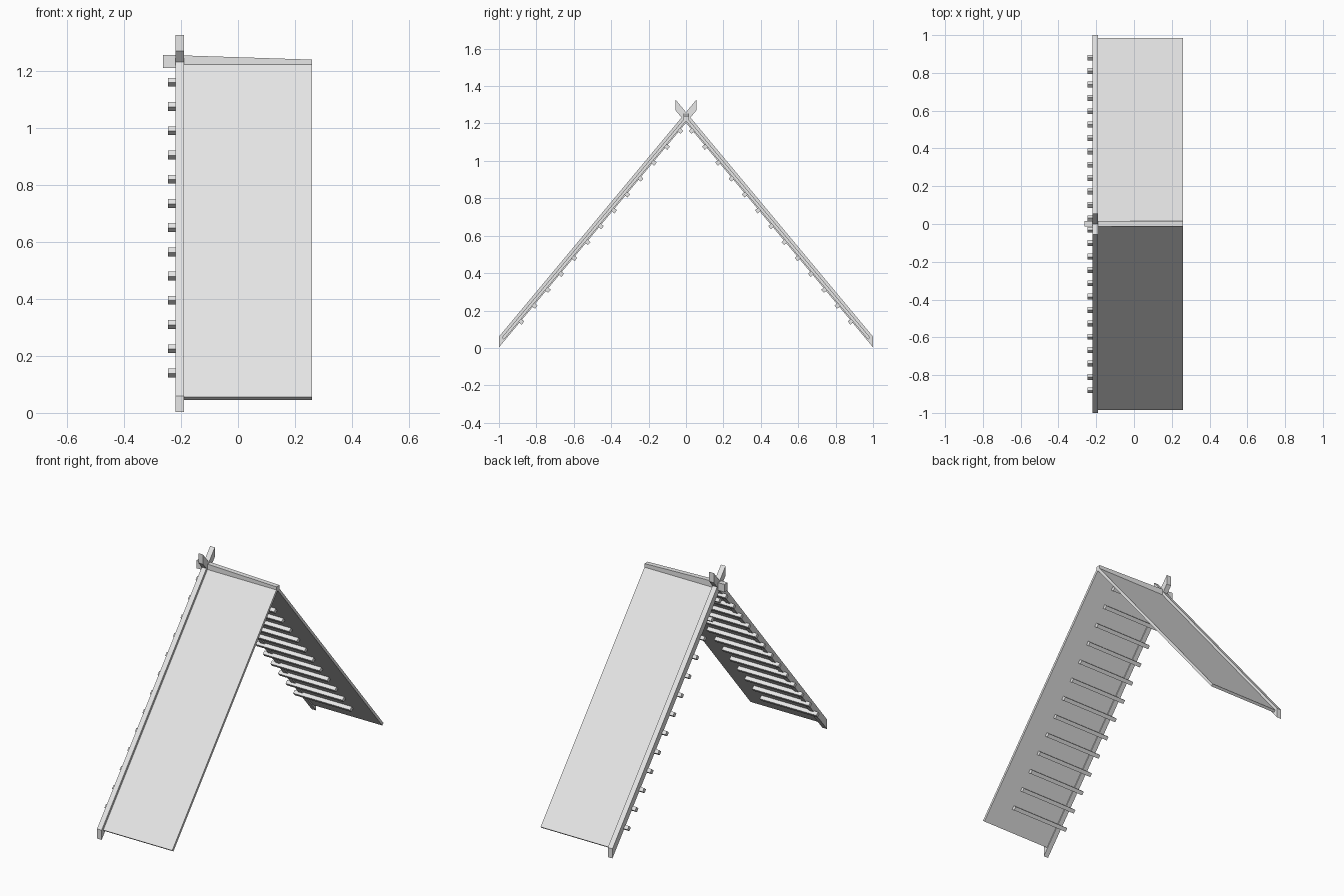
import bpy
import math
from mathutils import Vector

cube = bpy.data.objects.get("Cube")
if cube:
    bpy.data.objects.remove(cube, do_unlink=True)

GREY = (0.8, 0.8, 0.8, 1.0)
mat = bpy.data.materials.new("light_grey")
mat.use_nodes = True
mat.diffuse_color = GREY
mat.node_tree.nodes["Principled BSDF"].inputs["Base Color"].default_value = GREY

SLOPE = 1.2
PITCH = math.atan(SLOPE)


def prism(name, x0, x1, start, end=None):
    """Solid along x between two matching y-z outlines."""
    end = end or start
    n = len(start)
    verts = [(x0, y, z) for y, z in start] + [(x1, y, z) for y, z in end]
    faces = [tuple(range(n))[::-1], tuple(range(n, 2 * n))]
    faces += [(i, (i + 1) % n, n + (i + 1) % n, n + i) for i in range(n)]
    # Keep outward winding whichever way the outline runs
    area = sum(a[0] * b[1] - b[0] * a[1]
               for a, b in zip(start, start[1:] + start[:1]))
    if area < 0:
        faces = [f[::-1] for f in faces]
    mesh = bpy.data.meshes.new(name)
    mesh.from_pydata(verts, [], faces)
    mesh.materials.append(mat)
    obj = bpy.data.objects.new(name, mesh)
    bpy.context.collection.objects.link(obj)
    return obj


def rect(y0, y1, z0, z1):
    return [(y0, z0), (y1, z0), (y1, z1), (y0, z1)]


# Roof covering: one thin folded sheet with square-cut eaves
TOP, THICK, EAVE = 1.237, 0.0156, 0.985
drop = THICK / math.cos(PITCH)
inner_y = EAVE - THICK * math.sin(PITCH)
eave_z = TOP - SLOPE * EAVE
inner_z = TOP - drop - SLOPE * inner_y
prism("roof_sheet", -0.19, 0.26, [
    (-EAVE, eave_z), (-inner_y, inner_z), (0, TOP - drop),
    (inner_y, inner_z), (EAVE, eave_z), (0, TOP)])

# Ridge pole, dropping slightly toward the far end
prism("ridge_pole", -0.263, 0.26,
      rect(-0.013, 0.016, 1.21, 1.256), rect(-0.013, 0.016, 1.21, 1.239))

for side, label in ((-1, "front"), (1, "back")):
    # Gable board, running past the ridge to form a crossed horn
    tip = -0.055
    low, high = 1.203, 1.26
    prism(label + "_gable_board", -0.22, -0.19, [
        (side, low - SLOPE), (side, high - SLOPE),
        (side * tip, high - SLOPE * tip), (side * tip, low - SLOPE * tip)])

    # Square battens under the sheet
    along = Vector((math.cos(PITCH), -math.sin(PITCH))) * 0.011
    across = Vector((math.sin(PITCH), math.cos(PITCH))) * 0.011
    for i in range(13):
        y = 0.88 - i * 0.0708
        c = Vector((y, 1.196 - SLOPE * y))
        corners = [c - along - across, c + along - across,
                   c + along + across, c - along + across]
        prism(f"{label}_batten_{i + 1}", -0.245, 0.125,
              [(side * p.x, p.y) for p in corners])
